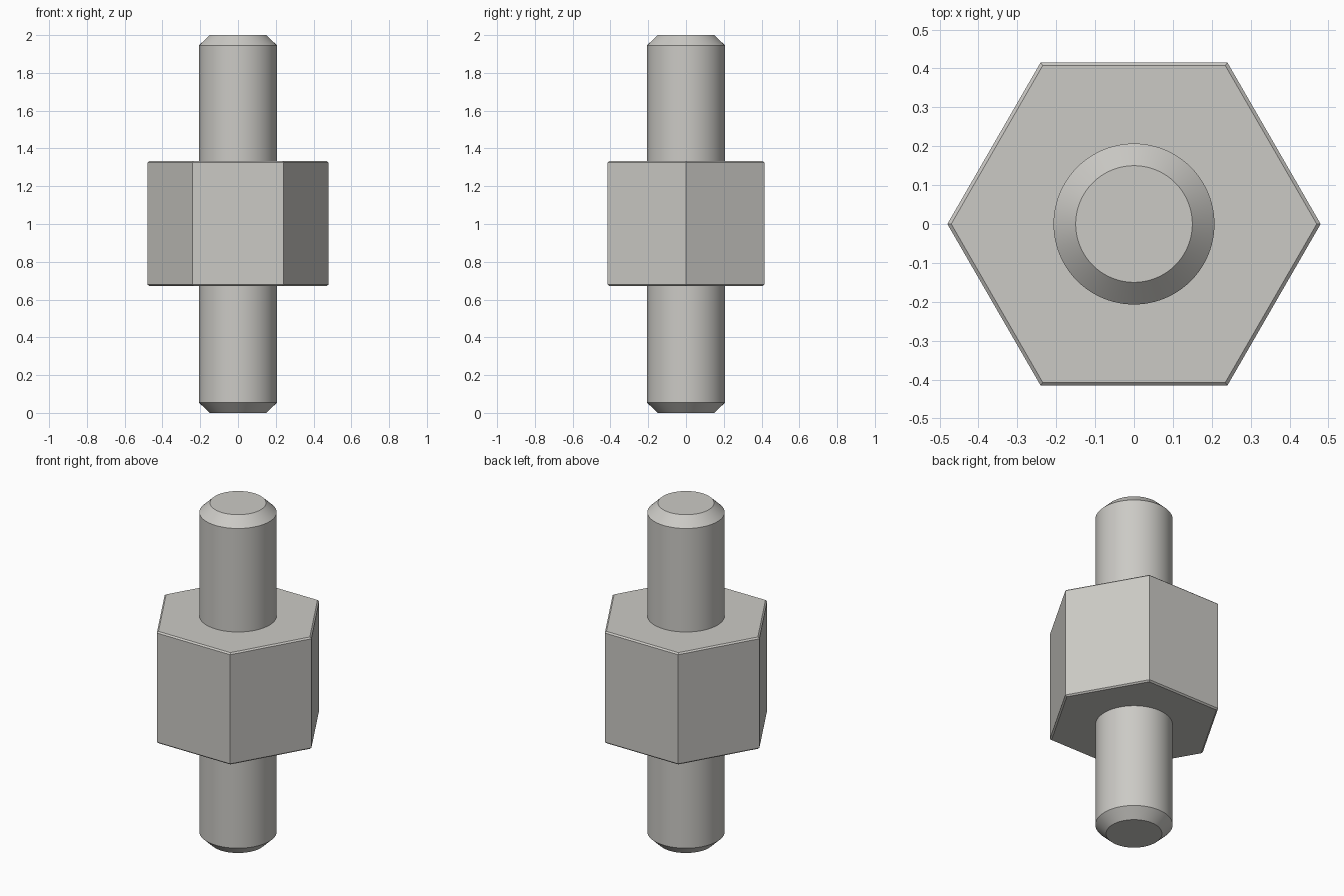
import bpy
import bmesh
from math import cos, sin, pi, radians

cube = bpy.data.objects.get("Cube")
if cube:
    bpy.data.objects.remove(cube, do_unlink=True)

# Single warm grey metal colour
metal = bpy.data.materials.new("warm_grey_metal")
metal.use_nodes = True
colour = (0.60, 0.59, 0.56, 1)
metal.diffuse_color = colour
metal.node_tree.nodes["Principled BSDF"].inputs["Base Color"].default_value = colour


def turned(name, profile, sides):
    """Closed solid made by sweeping a (radius, height) profile around z."""
    bm = bmesh.new()
    rings = [[bm.verts.new((r * cos(2 * pi * i / sides), r * sin(2 * pi * i / sides), z))
              for i in range(sides)] for r, z in profile]
    for low, high in zip(rings, rings[1:]):
        for i in range(sides):
            j = (i + 1) % sides
            bm.faces.new((low[i], low[j], high[j], high[i]))
    bm.faces.new(rings[0][::-1])
    bm.faces.new(rings[-1])
    mesh = bpy.data.meshes.new(name)
    bm.to_mesh(mesh)
    bm.free()
    mesh.materials.append(metal)
    obj = bpy.data.objects.new(name, mesh)
    bpy.context.collection.objects.link(obj)
    bpy.ops.object.select_all(action="DESELECT")
    obj.select_set(True)
    bpy.context.view_layer.objects.active = obj
    bpy.ops.object.shade_smooth_by_angle(angle=radians(30))
    return obj


def chamfered(radius, inset, bottom, top, bevel):
    """Profile of a straight bar with both ends chamfered."""
    return [(radius - inset, bottom), (radius, bottom + bevel),
            (radius, top - bevel), (radius - inset, top)]


# Round stud running the full height, with chamfered tips
turned("threaded_stud", chamfered(0.207, 0.057, 0, 2, 0.055), 96)

# Hexagonal body with a fine chamfer on both rims
turned("hex_body", chamfered(0.48, 0.01, 0.672, 1.333, 0.008), 6)
